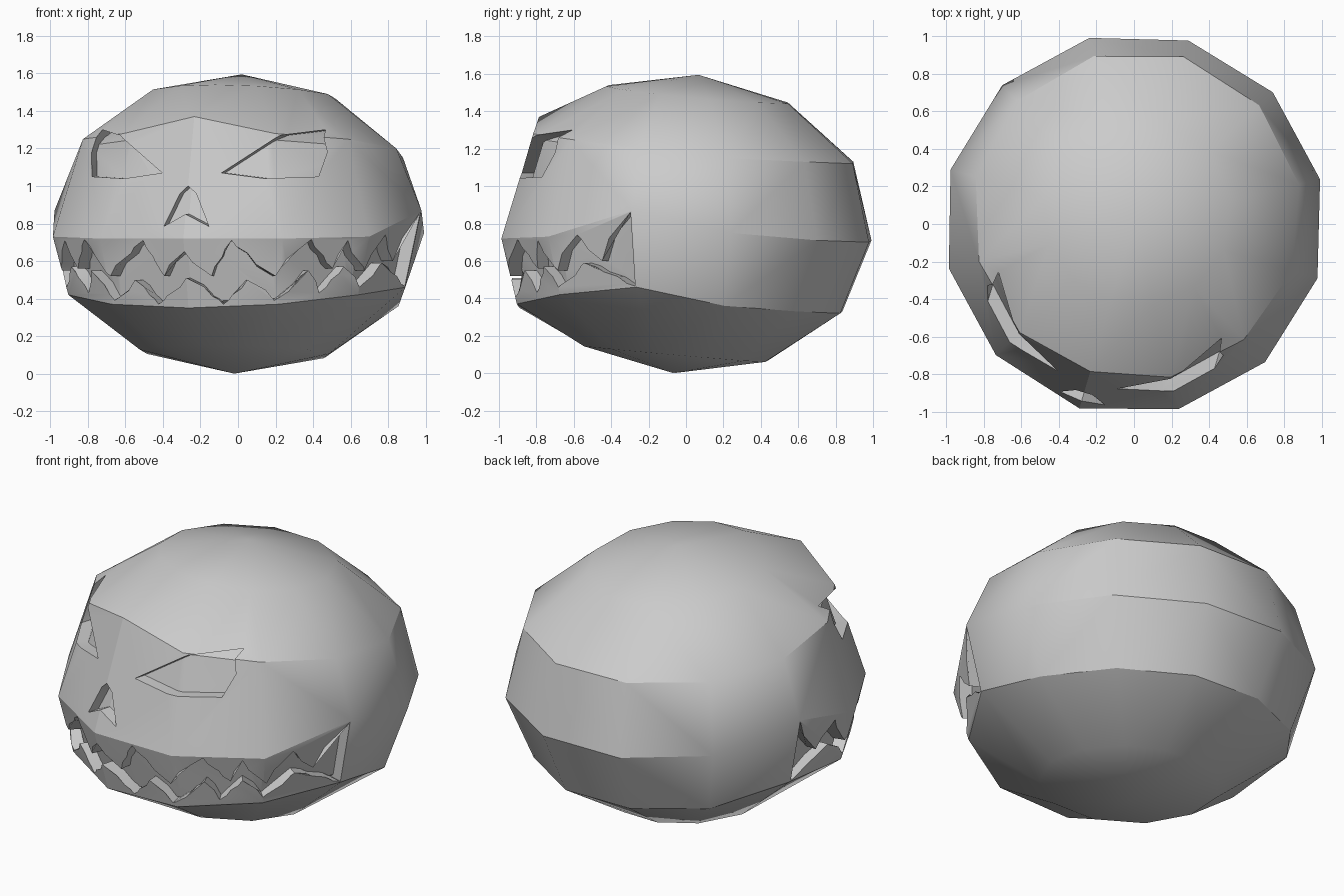
import bpy, bmesh, math
from mathutils import Matrix, Vector

cube = bpy.data.objects.get("Cube")
if cube:
    bpy.data.objects.remove(cube, do_unlink=True)

TURN = math.radians(-16.5)      # the face looks slightly to one side
STEPS = 12


def polar(angle, radius, z):
    """Point at an angle (degrees) measured from the face direction."""
    a = math.radians(angle)
    return Vector((radius * math.sin(a), -radius * math.cos(a), z))


def make_object(name, bm):
    bmesh.ops.recalc_face_normals(bm, faces=bm.faces)
    mesh = bpy.data.meshes.new(name)
    bm.to_mesh(mesh)
    bm.free()
    obj = bpy.data.objects.new(name, mesh)
    bpy.context.collection.objects.link(obj)
    return obj


def blend(front, back):
    """Seven values from front to back, eased around the ring."""
    return [front + (back - front) * (1 - math.cos(math.pi * i / 6)) / 2 for i in range(7)]


# Rings from top to bottom: radii and heights, front centre round to back
RINGS = [
    (blend(.43, .57), blend(1.54, 1.44)),
    ([.82, .84, .85, .88, .905, .92, .93], [1.37, 1.28, 1.25, 1.2, 1.15, 1.13, 1.12]),
    ([1.025, 1.015, 1.015, 1.02, 1.02, 1.02, 1.02], [.72, .72, .73, .87, .75, .71, .7]),
    ([.93, .93, .93, .93, .88, .86, .86], [.35, .37, .42, .46, .36, .33, .32]),
    (blend(.57, .44), blend(.15, .06)),
]


def make_head(name, scale=1.0):
    bm = bmesh.new()
    rows = []
    for radii, heights in RINGS:
        row = []
        for i in range(STEPS):
            k = min(i, STEPS - i)
            row.append(bm.verts.new(polar(i * 30, radii[k], heights[k])))
        rows.append(row)
    top = bm.verts.new((0, .07, 1.595))
    bottom = bm.verts.new((0, -.07, 0))
    for i in range(STEPS):
        j = (i + 1) % STEPS
        bm.faces.new((top, rows[0][i], rows[0][j]))
        bm.faces.new((bottom, rows[-1][j], rows[-1][i]))
        for a, b in zip(rows, rows[1:]):
            bm.faces.new((a[i], b[i], b[j], a[j]))
    bmesh.ops.triangulate(bm, faces=bm.faces)
    centre = Vector((0, 0, .8))
    for v in bm.verts:
        v.co = centre + (v.co - centre) * scale
    return make_object(name, bm)


def prism(name, outline):
    """Straight cutter pushed into the face from the front."""
    bm = bmesh.new()
    near = [bm.verts.new((x, -1.3, z)) for x, z in outline]
    far = [bm.verts.new((x, -.3, z)) for x, z in outline]
    bm.faces.new(near)
    bm.faces.new(far)
    for i in range(len(near)):
        j = (i + 1) % len(near)
        bm.faces.new((near[i], near[j], far[j], far[i]))
    return make_object(name, bm)


def height_at(line, a):
    for (a0, z0), (a1, z1) in zip(line, line[1:]):
        if a0 <= a <= a1:
            return z0 + (z1 - z0) * (a - a0) / (a1 - a0)


def mouth_band(name, upper, lower):
    """Band bent around the head between two zigzag tooth lines."""
    half = sorted({a for a, z in upper + lower})
    angles = [-a for a in reversed(half) if a] + half
    bm = bmesh.new()
    columns = []
    for a in angles:
        lo, hi = height_at(lower, abs(a)), height_at(upper, abs(a))
        columns.append([bm.verts.new(polar(a, r, z))
                        for r, z in ((1.3, lo), (1.3, hi), (.6, hi), (.6, lo))])
    for c, d in zip(columns, columns[1:]):
        for i in range(4):
            j = (i + 1) % 4
            bm.faces.new((c[i], c[j], d[j], d[i]))
    bm.faces.new(columns[0])
    bm.faces.new(columns[-1])
    return make_object(name, bm)


def cut(target, tool):
    mod = target.modifiers.new("cut", 'BOOLEAN')
    mod.operation = 'DIFFERENCE'
    mod.solver = 'EXACT'
    mod.object = tool
    bpy.context.view_layer.objects.active = target
    with bpy.context.temp_override(object=target, active_object=target, selected_objects=[target]):
        bpy.ops.object.modifier_apply(modifier=mod.name)


# Face openings
EYE = [(.165, 1.07), (.445, 1.27), (.62, 1.3), (.655, 1.18), (.63, 1.05), (.39, 1.04)]
NOSE = [(0, 1.0), (.045, .96), (.125, .785), (0, .85), (-.125, .785), (-.045, .96)]
UPPER_TEETH = [(0, .65), (8, .52), (14.5, .71), (28.5, .52), (40, .715), (49, .56),
               (53, .71), (61, .55), (70, .74), (78, .6), (89.5, .86)]
LOWER_TEETH = [(0, .51), (11.5, .37), (19.5, .5), (28.5, .39), (40, .55), (45, .43),
               (53, .57), (60, .46), (71, .59), (89.5, .465)]

head = make_head("carved_head")
core = make_head("recess_core", .93)
cutters = [
    prism("left_eye_cutter", EYE),
    prism("right_eye_cutter", [(-x, z) for x, z in EYE]),
    prism("nose_cutter", NOSE),
    mouth_band("mouth_cutter", UPPER_TEETH, LOWER_TEETH),
]
# Keep only the shallow outer part of each cutter, then carve
for tool in cutters:
    cut(tool, core)
    cut(head, tool)
for helper in cutters + [core]:
    bpy.data.objects.remove(helper, do_unlink=True)

head.data.transform(Matrix.Rotation(TURN, 4, 'Z'))

# Plain grey surface
grey = bpy.data.materials.new("plain_grey")
grey.use_nodes = True
colour = (.6, .6, .6, 1)
grey.diffuse_color = colour
grey.node_tree.nodes["Principled BSDF"].inputs["Base Color"].default_value = colour
head.data.materials.clear()
head.data.materials.append(grey)
for poly in head.data.polygons:
    poly.material_index = 0

bpy.ops.object.select_all(action='DESELECT')
head.select_set(True)
bpy.context.view_layer.objects.active = head
bpy.ops.object.shade_smooth_by_angle(angle=math.radians(30))
